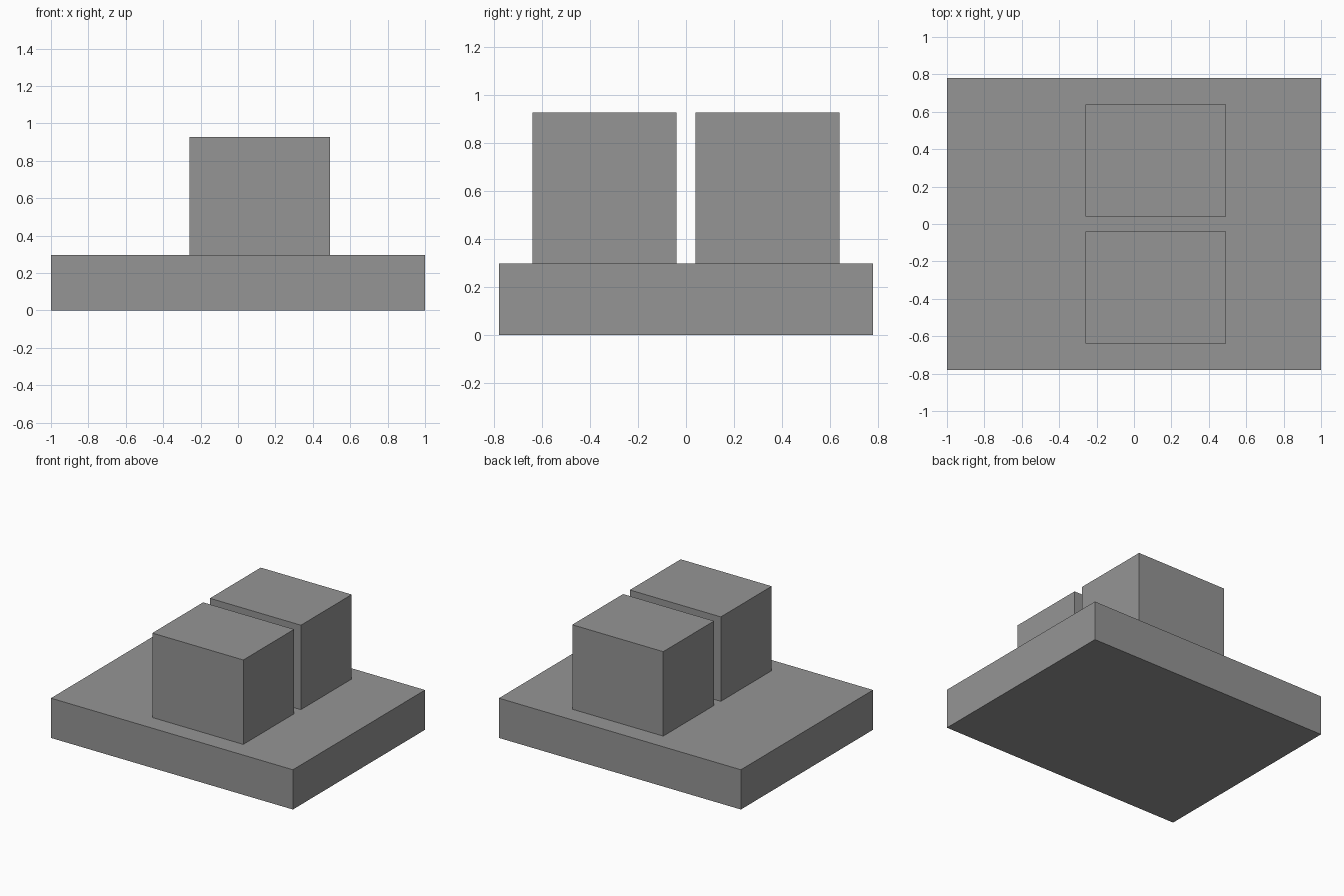
import bpy

if "Cube" in bpy.data.objects:
    bpy.data.objects.remove(bpy.data.objects["Cube"])

grey = bpy.data.materials.new("mid_grey")
grey.diffuse_color = (0.3, 0.3, 0.3, 1.0)
grey.use_nodes = True
grey.node_tree.nodes["Principled BSDF"].inputs["Base Color"].default_value = grey.diffuse_color


def box(name, low, high):
    """Axis-aligned box between two corners."""
    centre = [(a + b) / 2 for a, b in zip(low, high)]
    bpy.ops.mesh.primitive_cube_add(size=1, location=centre)
    obj = bpy.context.object
    obj.name = name
    obj.scale = [b - a for a, b in zip(low, high)]
    bpy.ops.object.transform_apply(location=False, rotation=False, scale=True)
    obj.data.materials.append(grey)
    return obj


BASE_TOP = 0.297

# Wide base slab
box("base_slab", (-1, -0.78, 0), (1, 0.78, BASE_TOP))

# Pair of blocks standing on the slab, with a narrow gap between them
for name, y0, y1 in (("front_block", -0.64, -0.04), ("back_block", 0.04, 0.64)):
    box(name, (-0.26, y0, BASE_TOP), (0.492, y1, 0.928))
